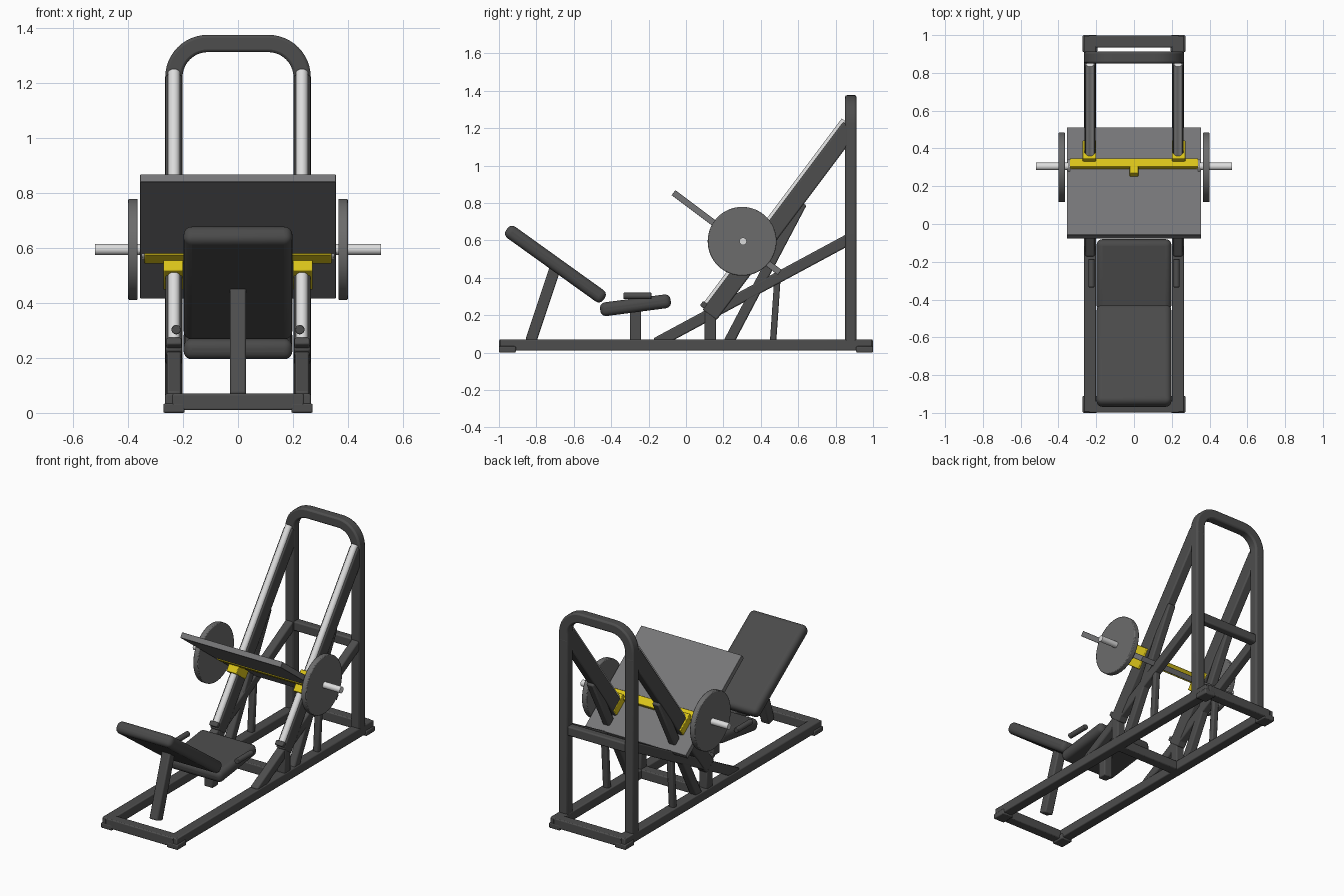
import bpy, bmesh, math
from mathutils import Vector, Matrix

if "Cube" in bpy.data.objects:
    bpy.data.objects.remove(bpy.data.objects["Cube"])


def material(name, rgb):
    m = bpy.data.materials.new(name)
    m.diffuse_color = (*rgb, 1)
    m.use_nodes = True
    m.node_tree.nodes["Principled BSDF"].inputs["Base Color"].default_value = m.diffuse_color
    return m


FRAME = material("charcoal frame", (0.075, 0.075, 0.075))
PAD = material("dark padding", (0.068, 0.068, 0.068))
PLATE = material("grey plate", (0.18, 0.18, 0.185))
DISC = material("grey weight", (0.15, 0.15, 0.15))
CHROME = material("chrome", (0.72, 0.72, 0.72))
YELLOW = material("yellow paint", (0.70, 0.55, 0.01))


def finish(name, bm, mat, bevel=0, segments=2):
    bmesh.ops.recalc_face_normals(bm, faces=bm.faces)
    me = bpy.data.meshes.new(name)
    bm.to_mesh(me)
    bm.free()
    ob = bpy.data.objects.new(name, me)
    bpy.context.collection.objects.link(ob)
    me.materials.append(mat)
    if bevel:
        b = ob.modifiers.new("bevel", 'BEVEL')
        b.width, b.segments, b.limit_method = bevel, segments, 'ANGLE'
    bpy.ops.object.select_all(action='DESELECT')
    ob.select_set(True)
    bpy.context.view_layer.objects.active = ob
    bpy.ops.object.shade_smooth_by_angle(angle=math.radians(35))
    return ob


def box(name, center, size, mat, bevel=0, tilt=0, segments=2):
    """Box tilted about the x axis."""
    bm = bmesh.new()
    bmesh.ops.create_cube(bm, size=1, matrix=Matrix.Translation(center)
                          @ Matrix.Rotation(tilt, 4, 'X') @ Matrix.Diagonal((*size, 1)))
    return finish(name, bm, mat, bevel, segments)


def strut(name, x, p, q, width, depth, mat=FRAME, bevel=0.008):
    """Square tube between two (y, z) points."""
    d = Vector(q) - Vector(p)
    c = (Vector(p) + Vector(q)) / 2
    return box(name, (x, c.x, c.y), (width, d.length, depth), mat, bevel, math.atan2(d.y, d.x))


def rod(name, p, q, r, mat, bevel=0, sides=32):
    p, q = Vector(p), Vector(q)
    bm = bmesh.new()
    rot = (q - p).to_track_quat('Z', 'Y').to_matrix().to_4x4()
    bmesh.ops.create_cone(bm, cap_ends=True, segments=sides, radius1=r, radius2=r,
                          depth=(q - p).length, matrix=Matrix.Translation((p + q) / 2) @ rot)
    return finish(name, bm, mat, bevel)


X = 0.233                                   # side frame centre line
foot, along = Vector((0.10, 0.245)), Vector((0.6, 0.8))
out = Vector((-0.8, 0.6))                   # away from the rail surface


def rail(s, offset=0):
    return foot + along * s + out * offset


# base frame
for y, label in ((-0.967, "front"), (0.13, "middle"), (0.967, "rear")):
    box(f"base_{label}_bar", (0, y, 0.04), (0.48, 0.064, 0.06), FRAME, 0.006)
box("rear_cross_bar", (0, 0.88, 0.60), (0.42, 0.05, 0.06), FRAME, 0.008)

for s, side in ((-1, "left"), (1, "right")):
    x = s * X
    box(f"base_rail_{side}", (x, 0, 0.04), (0.064, 1.99, 0.06), FRAME, 0.006)
    for y in (-0.955, 0.955):
        box(f"base_foot_{side}", (x, y, 0.017), (0.078, 0.09, 0.034), FRAME, 0.006)
    # sloping rail with its supports
    strut(f"sloping_beam_{side}", x, rail(-0.02, -0.047), rail(1.235, -0.047), 0.06, 0.094)
    box(f"short_post_{side}", (x, 0.13, 0.14), (0.056, 0.06, 0.16), FRAME, 0.006)
    strut(f"long_brace_{side}", x, (-0.16, 0.05), (0.87, 0.605), 0.052, 0.06)
    strut(f"steep_brace_{side}", x, (0.225, 0.05), (0.62, 0.80), 0.05, 0.055)
    strut(f"thin_strut_{side}", x, (0.465, 0.05), (0.492, 0.44), 0.04, 0.034)
    a, b = rail(0.01, -0.004), rail(1.245, -0.004)
    rod(f"guide_rod_{side}", (x, *a), (x, *b), 0.022, CHROME)
    strut(f"rail_stop_{side}", x, rail(-0.01, 0), rail(0.02, 0), 0.056, 0.05, bevel=0.006)
    # sliding carriage
    strut(f"carriage_{side}", s * 0.236, rail(0.32, -0.03), rail(0.455, -0.03),
          0.072, 0.12, YELLOW, 0.004)
    # weights
    rod(f"weight_axle_{side}", (s * 0.33, 0.305, 0.595), (s * 0.52, 0.305, 0.595), 0.02, CHROME)
    rod(f"axle_collar_{side}", (s * 0.34, 0.305, 0.595), (s * 0.35, 0.305, 0.595), 0.036, CHROME)
    rod(f"weight_disc_{side}", (s * 0.365, 0.30, 0.595), (s * 0.40, 0.30, 0.595),
        0.184, DISC, 0.005, 64)
    # hand grip beside the seat
    rod(f"hand_grip_{side}", (s * 0.225, -0.335, 0.303), (s * 0.225, -0.185, 0.303), 0.017, FRAME, 0.003)

# rear hoop: rectangular section swept along an arch
W, T, R, TOP = 0.265, 0.063, 0.155, 1.376
path = [(-W, 0.04, -1, 0)]
for cx, start in ((-W + R, math.pi), (W - R, math.pi / 2)):
    for i in range(13):
        t = start - i * math.pi / 24
        path.append((cx + R * math.cos(t), TOP - R + R * math.sin(t), math.cos(t), math.sin(t)))
path.append((W, 0.04, 1, 0))
bm = bmesh.new()
rings = []
for px, pz, nx, nz in path:
    ix, iz = px - nx * T, pz - nz * T
    rings.append([bm.verts.new(v) for v in
                  ((px, 0.85, pz), (px, 0.912, pz), (ix, 0.912, iz), (ix, 0.85, iz))])
for a, b in zip(rings, rings[1:]):
    for i in range(4):
        j = (i + 1) % 4
        bm.faces.new((a[i], a[j], b[j], b[i]))
bm.faces.new(rings[0])
bm.faces.new(rings[-1])
finish("rear_hoop", bm, FRAME, 0.01)

# foot plate with cross bar and catch
tilt = math.atan2(-0.6, 0.8)
box("foot_plate", (0, 0.217, 0.642), (0.712, 0.71, 0.034), PLATE, 0.002, tilt)
box("plate_cross_bar", (0, 0.308, 0.584), (0.68, 0.055, 0.062), YELLOW, 0.003, tilt)
box("plate_catch", (0, 0.273, 0.625), (0.045, 0.05, 0.05), YELLOW, 0.003, tilt)

# seat and backrest
box("backrest", (0, -0.698, 0.473), (0.396, 0.64, 0.074), PAD, 0.03, math.atan2(-66, 92), 5)
box("seat", (0, -0.27, 0.253), (0.396, 0.38, 0.074), PAD, 0.03, math.radians(7.5), 5)
strut("backrest_post", 0, (-0.83, 0.06), (-0.70, 0.45), 0.06, 0.06)
box("seat_post", (0, -0.27, 0.15), (0.06, 0.06, 0.17), FRAME, 0.006)
